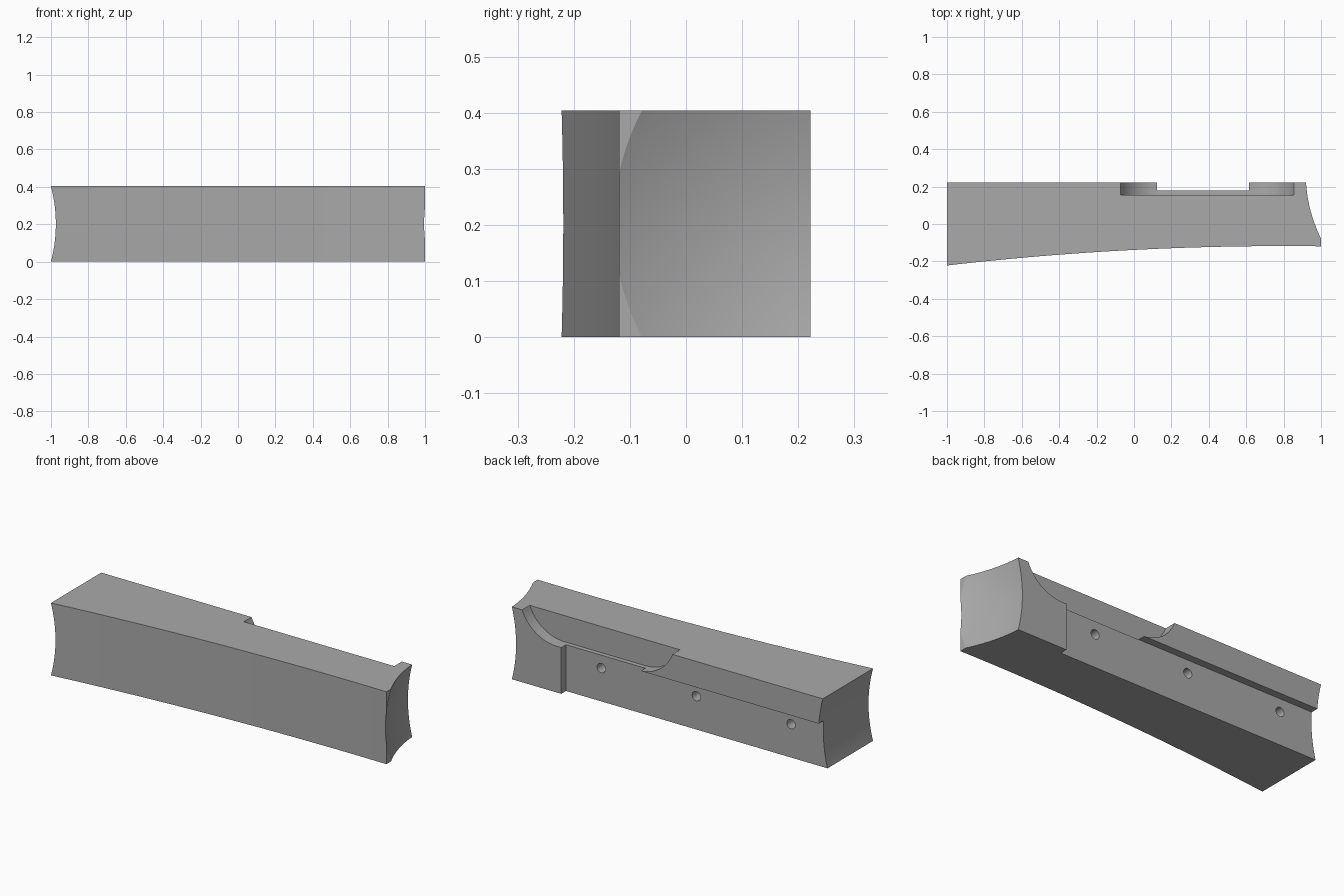
import bpy
import bmesh
import math
from mathutils import Vector

if "Cube" in bpy.data.objects:
    bpy.data.objects.remove(bpy.data.objects["Cube"])

HEIGHT = 0.404
BACK = 0.222
LEDGE = 0.18       # y of the recessed back face
LIP = 0.259        # underside of the overhanging lip

grey = bpy.data.materials.new("plain_grey")
grey.use_nodes = True
colour = (0.4, 0.4, 0.4, 1)
grey.diffuse_color = colour
grey.node_tree.nodes["Principled BSDF"].inputs["Base Color"].default_value = colour


def solid(name, outline, push):
    """Extrude a closed outline of 3D points along the vector push."""
    bm = bmesh.new()
    face = bm.faces.new([bm.verts.new(p) for p in outline])
    return finish(name, bm, [face], push)


def finish(name, bm, faces, push):
    # Extruding keeps the first cap, so the result is closed
    out = bmesh.ops.extrude_face_region(bm, geom=faces, use_keep_orig=True)
    moved = [g for g in out["geom"] if isinstance(g, bmesh.types.BMVert)]
    bmesh.ops.translate(bm, verts=moved, vec=Vector(push))
    bmesh.ops.recalc_face_normals(bm, faces=bm.faces)
    mesh = bpy.data.meshes.new(name)
    bm.to_mesh(mesh)
    bm.free()
    mesh.materials.append(grey)
    obj = bpy.data.objects.new(name, mesh)
    bpy.context.collection.objects.link(obj)
    return obj


def carve(target, cutter):
    """Subtract the cutter, then remove it."""
    cutter.hide_render = True
    mod = target.modifiers.new("cut", "BOOLEAN")
    mod.operation = "DIFFERENCE"
    mod.solver = "EXACT"
    mod.object = cutter
    bpy.context.view_layer.objects.active = target
    bpy.ops.object.modifier_apply(modifier=mod.name)
    bpy.data.objects.remove(cutter)


def box(name, low, high):
    (x0, y0, z0), (x1, y1, z1) = low, high
    outline = [(x0, y0, z0), (x1, y0, z0), (x1, y1, z0), (x0, y1, z0)]
    return solid(name, outline, (0, 0, z1 - z0))


def span(start, end, count):
    return [start + (end - start) * i / count for i in range(count + 1)]


def hollow(z):
    """Depth of the concave end at a given height."""
    return 0.026 * (1 - (2 * z / HEIGHT - 1) ** 2)


# Long block with a gently curved front
front = [(x, -0.118 - 0.032 * (x - 0.8) ** 2, 0) for x in span(-1, 1, 32)]
block = solid("block", front + [(1, BACK, 0), (-1, BACK, 0)], (0, 0, HEIGHT))

# Recess under the back lip
carve(block, box("ledge_cutter", (-1.2, LEDGE, -0.2), (0.615, 0.5, LIP)))

# Shallow tray with rounded ends, cut into the top of the lip
MID, HALF, RADIUS, FLOOR = 0.3925, 0.25, 0.23, 0.258
tray = []
for side in (-1, 1):
    arc = [(MID + side * (HALF + RADIUS * math.sin(a)), 0.155,
            FLOOR + RADIUS * (1 - math.cos(a)))
           for a in span(0, math.pi * 0.45, 14)]
    tray += arc[::-1] if side < 0 else arc
carve(block, solid("tray_cutter", tray, (0, 0.3, 0)))

# Concave end: hollow in height only
arc = [(hollow(z) - 1, -0.5, z) for z in span(-0.04, HEIGHT + 0.04, 24)]
carve(block, solid("hollow_end_cutter",
                   arc + [(-1.3, -0.5, HEIGHT + 0.04), (-1.3, -0.5, -0.04)],
                   (0, 1, 0)))

# Saddle end: hollow in height and swept in plan
bm = bmesh.new()
rows = []
for y in span(-0.18, 0.26, 24):
    t = BACK - y
    reach = 0.92 + 0.05 * t + 0.72 * t * t
    rows.append([bm.verts.new((reach - hollow(z), y, z))
                 for z in span(-0.04, HEIGHT + 0.04, 24)])
faces = [bm.faces.new((a[i], b[i], b[i + 1], a[i + 1]))
         for a, b in zip(rows, rows[1:]) for i in range(len(a) - 1)]
carve(block, finish("saddle_end_cutter", bm, faces, (0.5, 0, 0)))

# Three round blind holes in the recessed face
for x in (-0.775, -0.19, 0.397):
    ring = [(x + 0.026 * math.cos(a), 0.08, 0.186 + 0.026 * math.sin(a))
            for a in span(0, math.tau, 24)[:-1]]
    carve(block, solid("hole_cutter", ring, (0, 0.13, 0)))

bpy.ops.object.select_all(action="DESELECT")
block.select_set(True)
bpy.context.view_layer.objects.active = block
bpy.ops.object.shade_smooth_by_angle(angle=math.radians(25))
